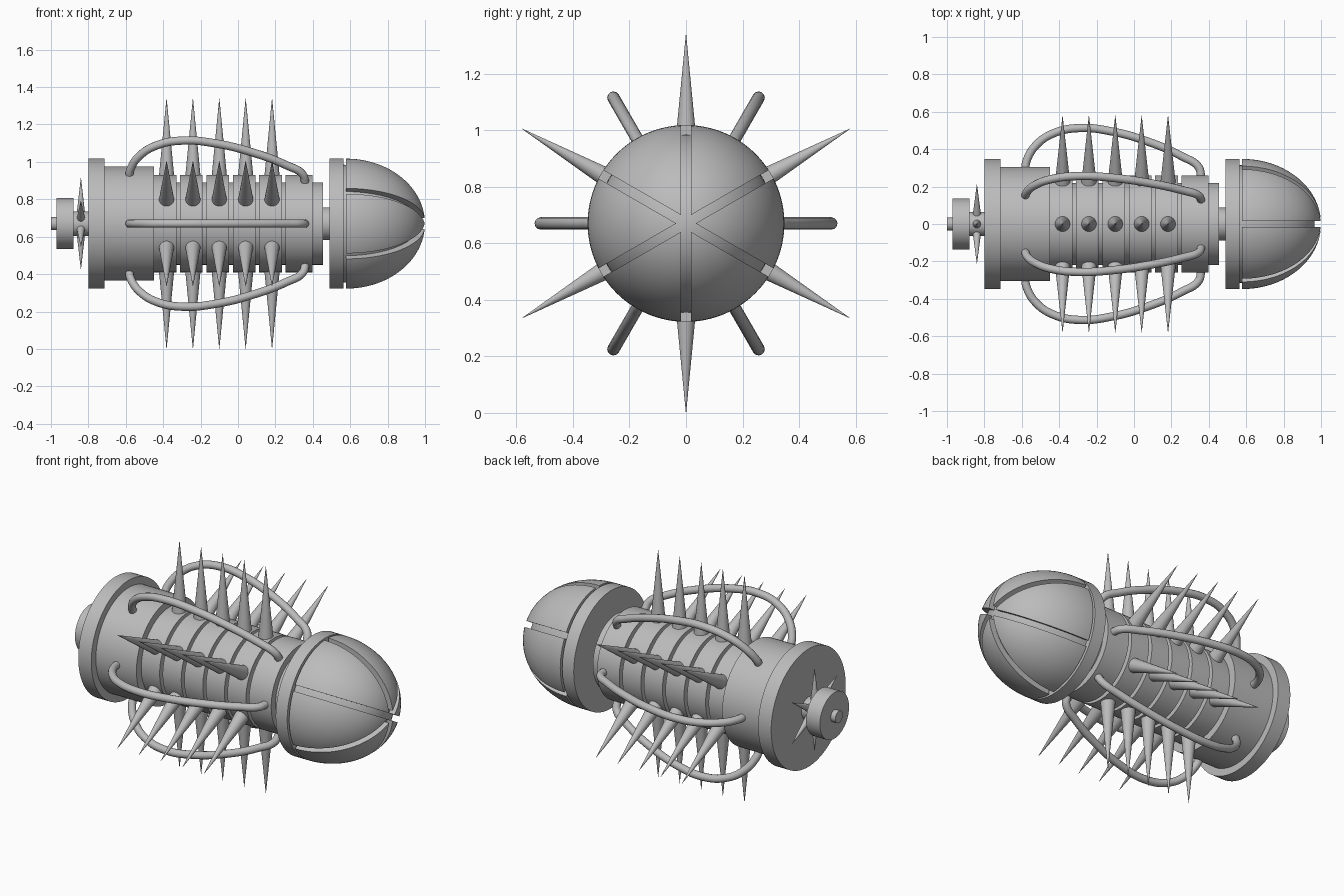
import bpy, bmesh, math
from mathutils import Vector, Matrix

if "Cube" in bpy.data.objects:
    bpy.data.objects.remove(bpy.data.objects["Cube"])

AXIS_Z = 0.67
COLOUR = (0.5, 0.5, 0.5, 1)
grey = bpy.data.materials.new("plain grey")
grey.use_nodes = True
grey.diffuse_color = COLOUR
grey.node_tree.nodes["Principled BSDF"].inputs["Base Color"].default_value = COLOUR


def finish(obj):
    obj.location.z = AXIS_Z
    obj.data.materials.append(grey)
    bpy.ops.object.select_all(action='DESELECT')
    obj.select_set(True)
    bpy.context.view_layer.objects.active = obj
    bpy.ops.object.shade_smooth_by_angle(angle=math.radians(35))


def from_bmesh(name, bm):
    bmesh.ops.recalc_face_normals(bm, faces=bm.faces[:])
    mesh = bpy.data.meshes.new(name)
    bm.to_mesh(mesh)
    bm.free()
    obj = bpy.data.objects.new(name, mesh)
    bpy.context.collection.objects.link(obj)
    finish(obj)


def revolve(profile, sides=96):
    """Spin (x, radius) points around the long axis."""
    bm = bmesh.new()
    verts = [bm.verts.new((x, 0, r)) for x, r in profile]
    edges = [bm.edges.new(pair) for pair in zip(verts, verts[1:])]
    bmesh.ops.spin(bm, geom=verts + edges, axis=(1, 0, 0), cent=(0, 0, 0),
                   angle=math.tau, steps=sides, use_duplicate=False)
    bmesh.ops.remove_doubles(bm, verts=bm.verts[:], dist=1e-5)
    return bm


def disc(name, x0, x1, r):
    from_bmesh(name, revolve([(x0, 0), (x0, r), (x1, r), (x1, 0)]))


def dome(x0, length, r, steps=24):
    arc = [i / steps * math.pi / 2 for i in range(steps)]
    curve = [(x0 + length * math.sin(a), r * math.cos(a)) for a in arc]
    return revolve([(x0, 0)] + curve + [(x0 + length, 0)])


def spike(name, x, angle, base, tip, radius):
    bm = bmesh.new()
    bmesh.ops.create_cone(bm, cap_ends=True, segments=24, radius1=radius,
                          radius2=0.0005, depth=tip - base)
    bm.transform(Matrix.Rotation(angle, 4, 'X')
                 @ Matrix.Translation((x, 0, (base + tip) / 2)))
    from_bmesh(name, bm)


# Stepped body
disc("rear_pin", -1.0, -0.96, 0.035)
disc("rear_knob", -0.97, -0.88, 0.136)
disc("rear_shaft", -0.89, -0.79, 0.065)
disc("rear_flange", -0.8, -0.715, 0.348)
disc("rear_drum", -0.72, -0.45, 0.305)
disc("core", -0.46, 0.455, 0.22)
disc("neck", 0.45, 0.5, 0.087)
disc("head_plate", 0.49, 0.565, 0.348)

# Body rings with narrow grooves between them
PITCH = 0.141
for i in range(6):
    start = -0.451 + i * PITCH
    disc(f"body_ring_{i + 1}", start, start + (0.121 if i < 5 else 0.145), 0.26)

# Head: inner dome with six separate shell wedges around it
from_bmesh("inner_dome", dome(0.56, 0.405, 0.315))
SLOT = 0.034
for i in range(6):
    bm = dome(0.578, 0.422, 0.348)
    middle = i * math.pi / 3
    for side in (-1, 1):
        a = middle + side * math.pi / 6
        normal = Vector((0, -math.sin(a), math.cos(a))) * side
        cut = bmesh.ops.bisect_plane(bm, geom=bm.verts[:] + bm.edges[:] + bm.faces[:],
                                     plane_co=-normal * SLOT / 2, plane_no=normal,
                                     clear_outer=True)
        rim = [e for e in cut["geom_cut"] if isinstance(e, bmesh.types.BMEdge)]
        bmesh.ops.holes_fill(bm, edges=rim, sides=0)
    from_bmesh(f"dome_wedge_{i + 1}", bm)

# Six rows of spikes, plus a small ring of them at the rear
for row in range(6):
    angle = row * math.pi / 3
    for i in range(5):
        spike(f"body_spike_{row + 1}_{i + 1}", -0.382 + i * PITCH, angle, 0.2, 0.67, 0.046)
    spike(f"rear_spike_{row + 1}", -0.84, angle, 0.04, 0.245, 0.024)

# Bowed tubes between the spike rows
PATH = [(-0.582, 0.285), (-0.575, 0.335), (-0.525, 0.42), (-0.43, 0.485),
        (-0.29, 0.513), (-0.12, 0.495), (0.07, 0.442), (0.26, 0.36),
        (0.345, 0.305), (0.36, 0.25)]
for row in range(6):
    curve = bpy.data.curves.new("tube_path", 'CURVE')
    curve.dimensions = '3D'
    curve.bevel_depth = 0.022
    curve.bevel_resolution = 4
    curve.use_fill_caps = True
    spline = curve.splines.new('BEZIER')
    spline.bezier_points.add(len(PATH) - 1)
    for point, (x, r) in zip(spline.bezier_points, PATH):
        point.co = (x, 0, r)
        point.handle_left_type = point.handle_right_type = 'AUTO'
    tube = bpy.data.objects.new(f"bowed_tube_{row + 1}", curve)
    bpy.context.collection.objects.link(tube)
    bpy.ops.object.select_all(action='DESELECT')
    tube.select_set(True)
    bpy.context.view_layer.objects.active = tube
    bpy.ops.object.convert(target='MESH')
    tube = bpy.context.view_layer.objects.active
    tube.data.transform(Matrix.Rotation(math.pi / 6 + row * math.pi / 3, 4, 'X'))
    finish(tube)
